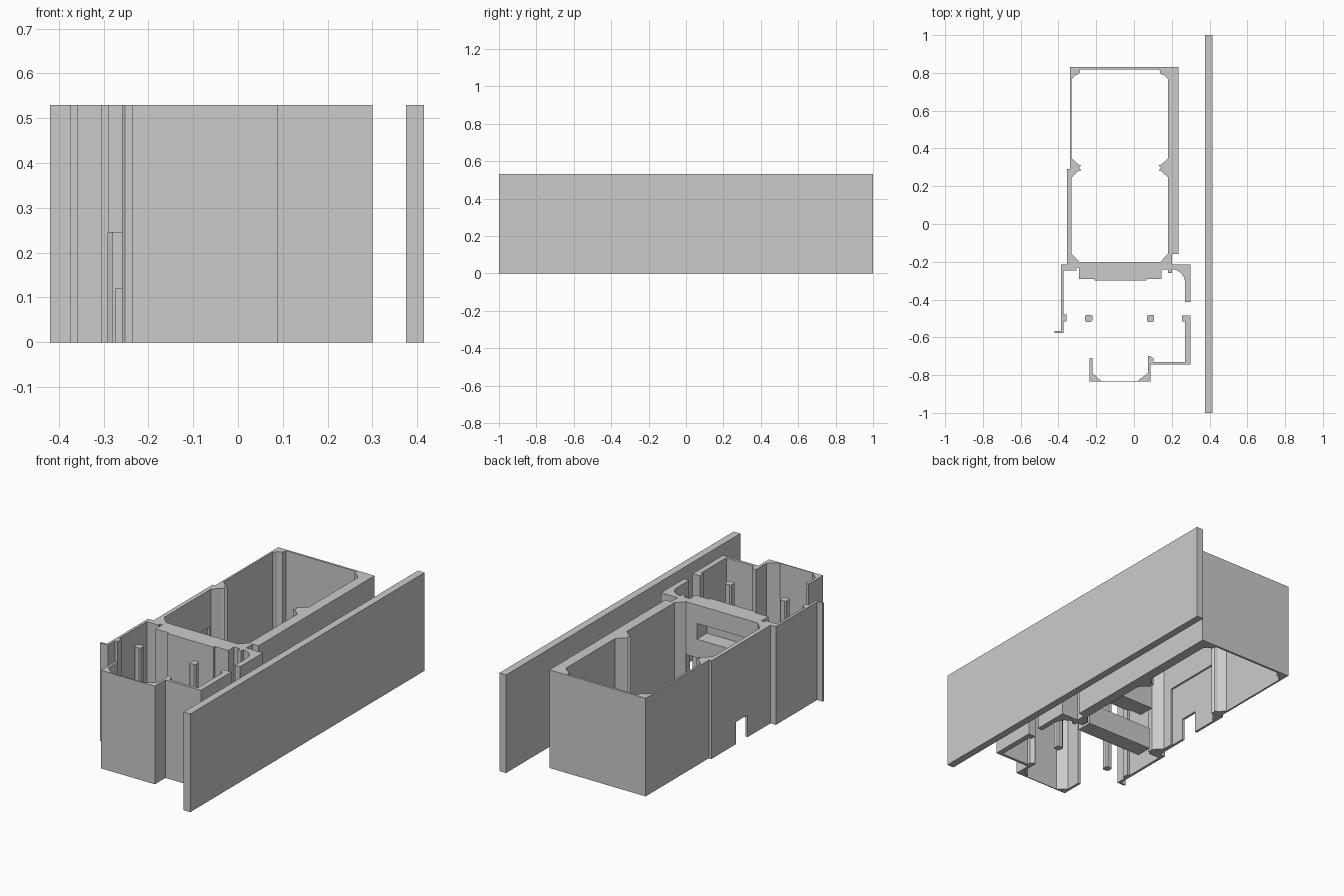
import bpy, bmesh
from math import sin, cos, pi

if "Cube" in bpy.data.objects:
    bpy.data.objects.remove(bpy.data.objects["Cube"])

H = 0.53
MID = -0.075          # mirror line of the rear room


def prism(name, pts, z0=0.0, z1=H):
    """Extrude a plan outline between two heights."""
    bm = bmesh.new()
    face = bm.faces.new([bm.verts.new((x, y, z0)) for x, y in pts])
    ext = bmesh.ops.extrude_face_region(bm, geom=[face])
    verts = [g for g in ext['geom'] if isinstance(g, bmesh.types.BMVert)]
    bmesh.ops.translate(bm, verts=verts, vec=(0, 0, z1 - z0))
    bmesh.ops.recalc_face_normals(bm, faces=bm.faces)
    me = bpy.data.meshes.new(name)
    bm.to_mesh(me)
    bm.free()
    ob = bpy.data.objects.new(name, me)
    bpy.context.collection.objects.link(ob)
    return ob


def box(name, x0, x1, y0, y1, z0=0.0, z1=H):
    return prism(name, [(x0, y0), (x1, y0), (x1, y1), (x0, y1)], z0, z1)


def cut(ob, *bounds):
    """Cut a box out of an object."""
    c = box(ob.name + "_cutter", *bounds)
    m = ob.modifiers.new("cut", 'BOOLEAN')
    m.operation = 'DIFFERENCE'
    m.solver = 'EXACT'
    m.object = c
    bpy.context.view_layer.objects.active = ob
    bpy.ops.object.modifier_apply(modifier=m.name)
    bpy.data.objects.remove(c)


def both_sides(name, pts):
    prism("left_" + name, pts)
    prism("right_" + name, [(2 * MID - x, y) for x, y in pts])


# Free-standing long side wall
box("boundary_wall", 0.375, 0.415, -1, 1)

# Rear room shell
prism("rear_walls", [(-0.34, 0.29), (-0.33, 0.29), (-0.33, 0.818), (0.18, 0.818),
                     (0.18, -0.26), (0.20, -0.26), (0.20, -0.16), (0.235, -0.16),
                     (0.235, 0.83), (-0.34, 0.83)])
left = box("left_wall", -0.355, -0.332, -0.215, 0.29)
cut(left, -0.4, -0.3, -0.02, 0.08, -0.1, 0.12)      # doorway
cut(left, -0.342, -0.3, -0.10, 0.23, -0.1, 0.33)    # inner recess

# Corner fillets and notched pillars, mirrored left to right
both_sides("back_corner", [(-0.33, 0.765), (-0.315, 0.785), (-0.29, 0.795),
                           (-0.285, 0.818), (-0.33, 0.818)])
both_sides("pillar", [(-0.332, 0.35), (-0.295, 0.315), (-0.28, 0.31), (-0.292, 0.298),
                      (-0.28, 0.285), (-0.295, 0.28), (-0.332, 0.245)])
both_sides("front_corner", [(-0.332, -0.155), (-0.332, -0.20), (-0.29, -0.20)])

# Partition: high lintel with a slot, low sill beneath
lintel = box("partition_lintel", -0.29, 0.145, -0.29, -0.20, 0.245, H)
cut(lintel, -0.21, 0.075, -0.285, -0.1, 0.345, 0.43)
box("partition_sill", -0.273, 0.13, -0.29, -0.20, 0, 0.12)
box("slot_panel", -0.21, 0.065, -0.30, -0.29, 0.245, H)
box("partition_left_end", -0.332, -0.29, -0.23, -0.20)
box("partition_right_end", 0.145, 0.18, -0.24, -0.20)

# Front room, left side with foot and tab
prism("front_left_wall", [(-0.332, -0.215), (-0.387, -0.215), (-0.387, -0.567),
                          (-0.42, -0.567), (-0.42, -0.578), (-0.373, -0.578),
                          (-0.373, -0.245), (-0.305, -0.245), (-0.305, -0.23),
                          (-0.332, -0.23)])
box("front_left_tab", -0.373, -0.358, -0.515, -0.48)

# Front room, right side with rounded inner corner
arc = [(0.20 + 0.07 * sin(i * pi / 12), -0.31 + 0.07 * cos(i * pi / 12)) for i in range(7)]
prism("front_right_upper_wall", [(0.20, -0.215), (0.20, -0.24)] + arc[1:] +
      [(0.27, -0.412), (0.30, -0.412), (0.30, -0.215)])
prism("front_right_lower_wall", [(0.255, -0.485), (0.255, -0.515), (0.27, -0.515),
                                 (0.27, -0.73), (0.102, -0.73), (0.102, -0.71),
                                 (0.085, -0.70), (0.073, -0.70), (0.073, -0.745),
                                 (0.30, -0.745), (0.30, -0.485)])

# Front bay with chamfered inner corners
prism("front_bay", [(-0.235, -0.71), (-0.235, -0.835), (0.088, -0.835), (0.088, -0.745),
                    (0.073, -0.745), (0.073, -0.79), (0.02, -0.83), (-0.175, -0.83),
                    (-0.22, -0.79), (-0.22, -0.71)])

# Posts
for i, x in enumerate((-0.24, 0.088)):
    a, b = 0.012, 0.019
    prism(f"post_{i + 1}", [(x + u, -0.5 + v) for u, v in
                            ((-b, -a), (-a, -b), (a, -b), (b, -a),
                             (b, a), (a, b), (-a, b), (-b, a))])
